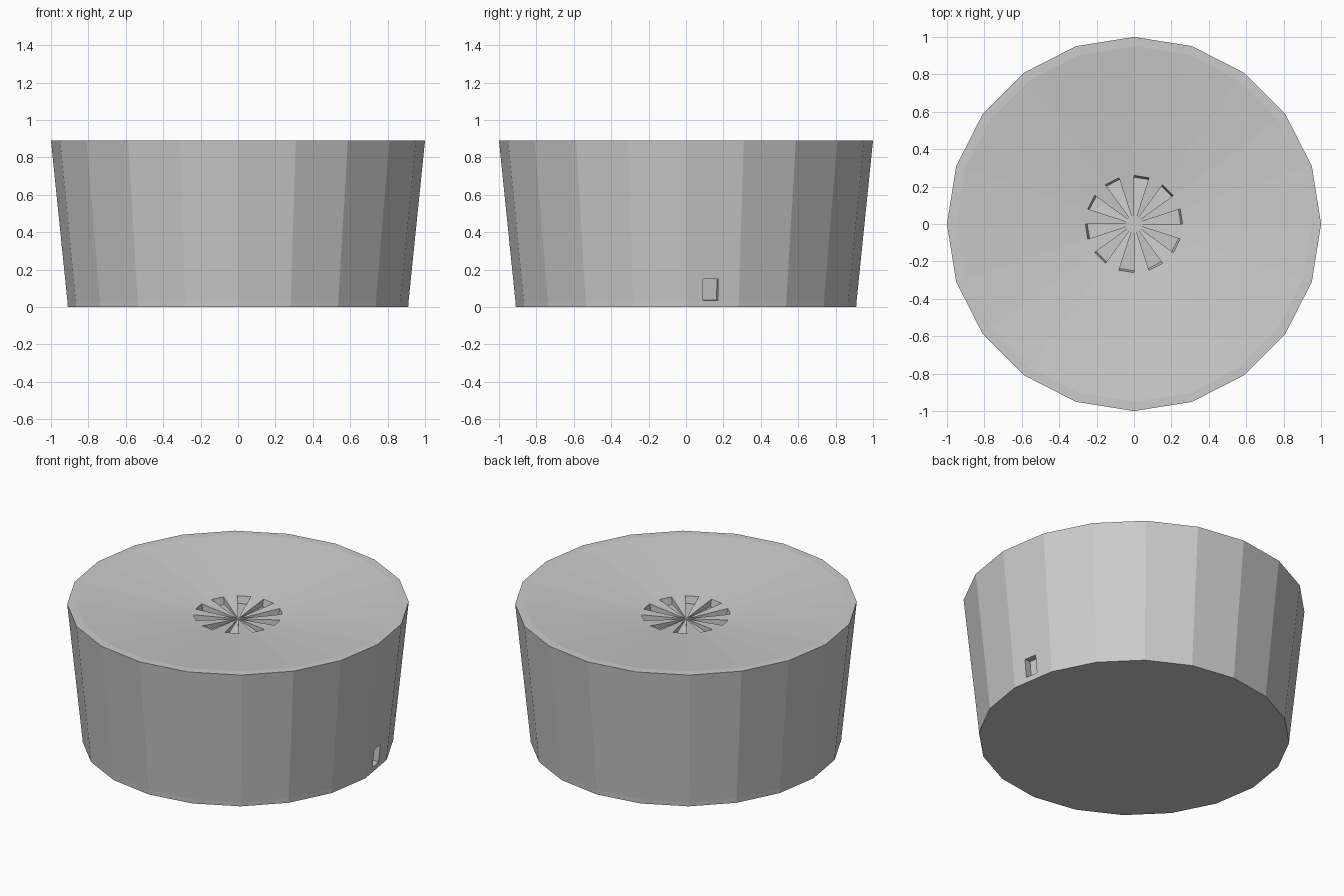
import bpy, bmesh
from math import sin, cos, tau, radians
from mathutils import Matrix

if "Cube" in bpy.data.objects:
    bpy.data.objects.remove(bpy.data.objects["Cube"])

N = 20
bm = bmesh.new()


def ring(r, z):
    return [bm.verts.new((r * cos(tau * i / N), r * sin(tau * i / N), z)) for i in range(N)]


def face(*vs):
    bm.faces.new(vs)


# Tapered body: foot band, wall, flat rim, shallow funnel top
profile = [(0.91, 0), (0.912, 0.03), (1.0, 0.89), (0.95, 0.89), (0.26, 0.815)]
rings = [ring(r, z) for r, z in profile]
for lo, hi in zip(rings, rings[1:]):
    for i in range(N):
        j = (i + 1) % N
        face(lo[i], lo[j], hi[j], hi[i])
face(*reversed(rings[0]))

# Drain: every other wedge is sunk towards its outer end
center = bm.verts.new((0, 0, 0.787))
edge = rings[-1]
sunk = ring(0.25, 0.77)
for i in range(N):
    j = (i + 1) % N
    if i % 2:
        face(edge[i], edge[j], center)
    else:
        face(edge[i], edge[j], sunk[j], sunk[i])
        face(sunk[i], sunk[j], center)
        face(edge[i], sunk[i], center)
        face(sunk[j], edge[j], center)
bmesh.ops.recalc_face_normals(bm, faces=bm.faces)

mesh = bpy.data.meshes.new("basin_body")
bm.to_mesh(mesh)
bm.free()
body = bpy.data.objects.new("basin_body", mesh)
bpy.context.collection.objects.link(body)

# Small rectangular pocket low on the right side, square to its facet
bpy.ops.mesh.primitive_cube_add(size=1)
cutter = bpy.context.object
cutter.name = "pocket_cutter"
cutter.hide_render = True
cutter.matrix_world = (Matrix.Rotation(radians(9), 4, 'Z')
                       @ Matrix.Translation((0.9065, -0.011, 0.092))
                       @ Matrix.Rotation(0.1, 4, 'Y')
                       @ Matrix.Diagonal((0.09, 0.082, 0.117, 1)))
bpy.context.view_layer.update()
cut = body.modifiers.new("pocket", 'BOOLEAN')
cut.operation = 'DIFFERENCE'
cut.solver = 'EXACT'
cut.object = cutter
bpy.context.view_layer.objects.active = body
bpy.ops.object.modifier_apply(modifier=cut.name)
bpy.data.objects.remove(cutter)
